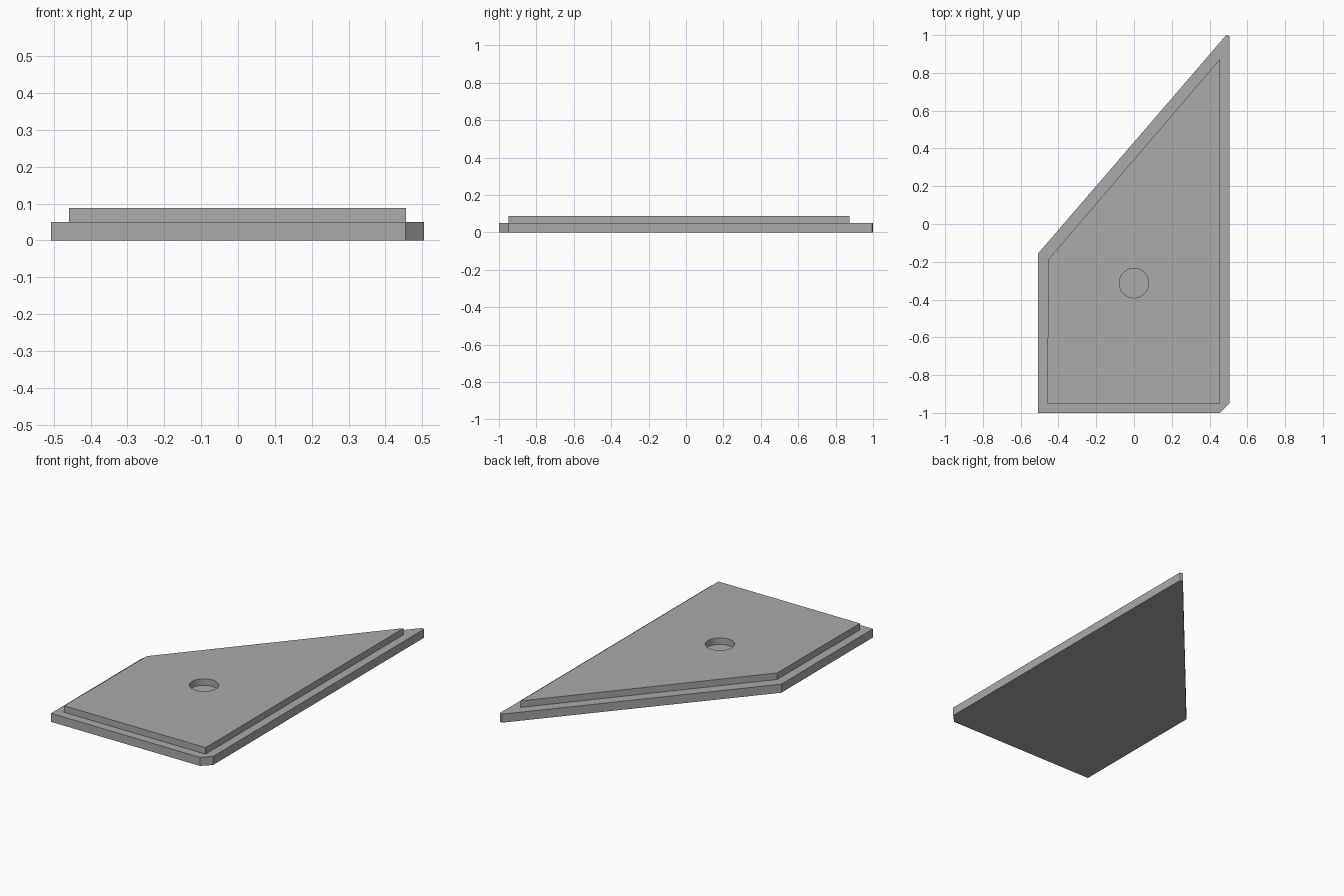
import bpy
import bmesh
import math

default_cube = bpy.data.objects.get("Cube")
if default_cube:
    bpy.data.objects.remove(default_cube, do_unlink=True)

grey = bpy.data.materials.new("plain grey")
grey.use_nodes = True
grey.diffuse_color = (0.4, 0.4, 0.4, 1)
grey.node_tree.nodes["Principled BSDF"].inputs["Base Color"].default_value = grey.diffuse_color


def prism(name, outline, bottom, top):
    """Extrude a counter-clockwise outline from bottom to top."""
    bm = bmesh.new()
    face = bm.faces.new([bm.verts.new((x, y, bottom)) for x, y in outline])
    moved = bmesh.ops.extrude_face_region(bm, geom=[face], use_keep_orig=True)["geom"]
    for v in moved:
        if isinstance(v, bmesh.types.BMVert):
            v.co.z = top
    bmesh.ops.recalc_face_normals(bm, faces=bm.faces)
    mesh = bpy.data.meshes.new(name)
    bm.to_mesh(mesh)
    bm.free()
    mesh.materials.append(grey)
    obj = bpy.data.objects.new(name, mesh)
    bpy.context.collection.objects.link(obj)
    return obj


# Lower plate with a clipped front corner and a blunt tip
prism("base_plate", [(-0.507, -1), (0.455, -1), (0.505, -0.95),
                     (0.505, 0.995), (0.488, 1), (-0.507, -0.155)], 0, 0.05)

# Raised inner plate
raised = prism("raised_plate", [(-0.458, -0.95), (0.456, -0.95),
                                (0.456, 0.875), (-0.455, -0.19)], 0.05, 0.088)

# Round hole down to the base plate
angles = [math.tau * i / 48 for i in range(48)]
cutter = prism("hole_cutter", [(0.078 * math.cos(a), -0.313 + 0.078 * math.sin(a))
                               for a in angles], 0, 0.2)
cutter.hide_render = True
cut = raised.modifiers.new("hole", 'BOOLEAN')
cut.operation = 'DIFFERENCE'
cut.solver = 'EXACT'
cut.object = cutter
bpy.ops.object.select_all(action='DESELECT')
bpy.context.view_layer.objects.active = raised
raised.select_set(True)
bpy.ops.object.modifier_apply(modifier=cut.name)
bpy.data.objects.remove(cutter, do_unlink=True)
bpy.ops.object.shade_smooth_by_angle(angle=math.radians(30))
